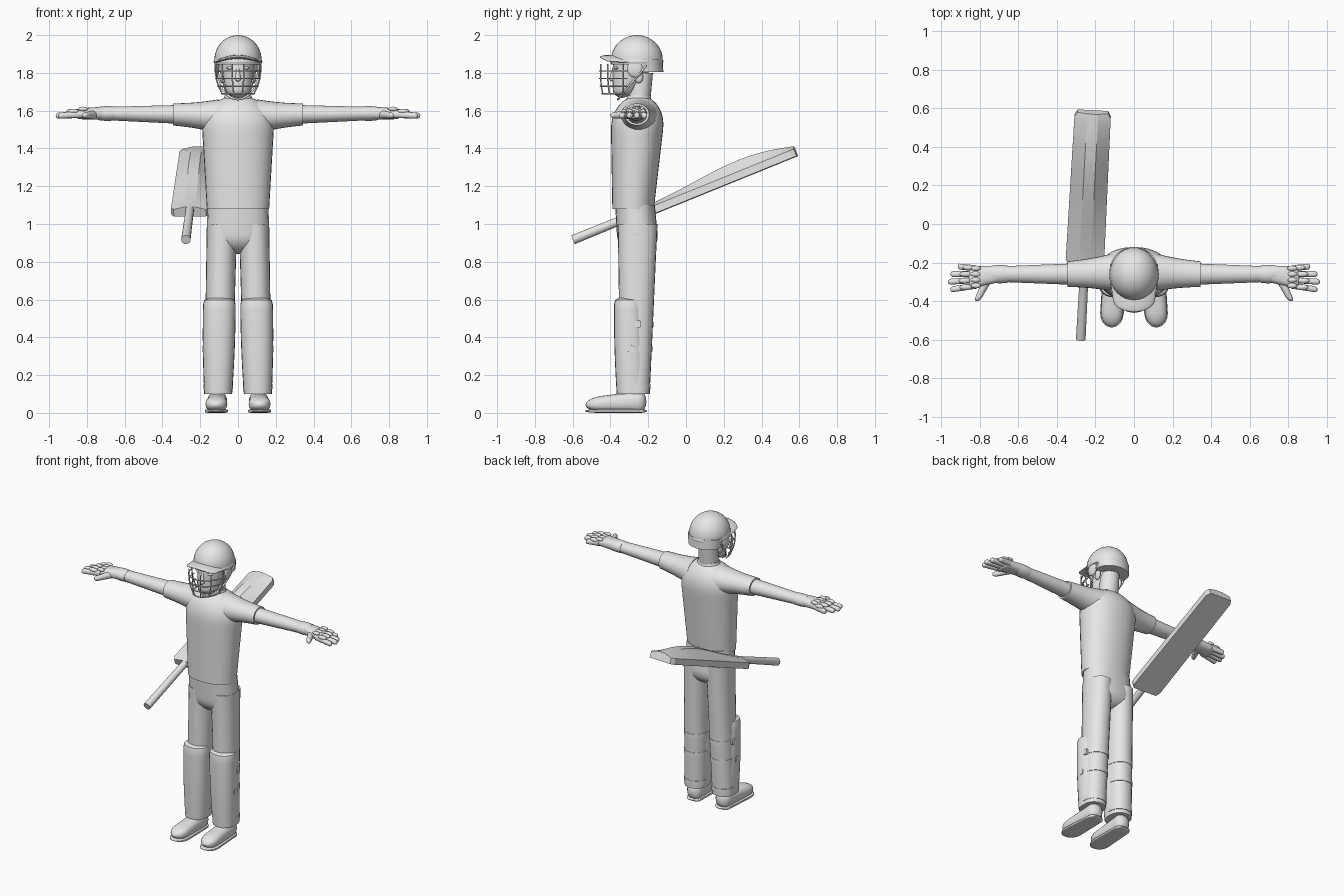
import bpy, bmesh
from math import sin, cos, pi, sqrt, radians, copysign
from mathutils import Vector

cube = bpy.data.objects.get("Cube")
if cube:
    bpy.data.objects.remove(cube)

grey = bpy.data.materials.new("plain grey")
grey.use_nodes = True
grey.diffuse_color = (.8, .8, .8, 1)
grey.node_tree.nodes["Principled BSDF"].inputs["Base Color"].default_value = grey.diffuse_color


def add_object(name, data, mirror):
    obj = bpy.data.objects.new(name, data)
    bpy.context.collection.objects.link(obj)
    data.materials.append(grey)
    if mirror:
        obj.modifiers.new("Mirror", "MIRROR").use_axis[0] = True
    return obj


def skin(name, rings, mirror=False, angle=40):
    """Join equal rings of points into a closed, capped surface."""
    bm = bmesh.new()
    loops = [[bm.verts.new(point) for point in ring] for ring in rings]
    count = len(loops[0])
    for low, high in zip(loops, loops[1:]):
        for i in range(count):
            j = (i + 1) % count
            bm.faces.new((low[i], low[j], high[j], high[i]))
    bm.faces.new(loops[0])
    bm.faces.new(loops[-1])
    bmesh.ops.recalc_face_normals(bm, faces=bm.faces)
    mesh = bpy.data.meshes.new(name)
    bm.to_mesh(mesh)
    bm.free()
    mesh.shade_smooth()
    mesh.set_sharp_from_angle(angle=radians(angle))
    return add_object(name, mesh, mirror)


def rounding(distance, span):
    """Scale that closes a limb to a dome over the given span from its end."""
    if distance >= span:
        return 1
    return max(sqrt(1 - (1 - distance / span) ** 2), .02)


def limb(name, axis, start, end, size, end_size, bulge=0, domes=(0, 0), power=2, sides=24, steps=16):
    """Tapered limb with oval sections across one axis; off-centre limbs are mirrored."""
    start, end, size, end_size = Vector(start), Vector(end), Vector(size), Vector(end_size)
    across = [i for i in range(3) if i != "xyz".index(axis)]
    rings = []
    for step in range(steps + 1):
        t = (1 - cos(pi * step / steps)) / 2
        scale = rounding(t, domes[0]) * rounding(1 - t, domes[1])
        ring = []
        for side in range(sides):
            turn = 2 * pi * side / sides
            point = start.lerp(end, t)
            for i, wave, radius in zip(across, (cos(turn), sin(turn)), size.lerp(end_size, t)):
                reach = copysign(abs(wave) ** (2 / power), wave)
                point[i] += (radius + bulge * sin(pi * t)) * scale * reach
            ring.append(point)
        rings.append(ring)
    return skin(name, rings, mirror=start.x != 0)


def blob(name, centre, size):
    """Small ellipsoid."""
    half = Vector((0, 0, size[2]))
    centre = Vector(centre)
    return limb(name, "z", centre - half, centre + half, size[:2], size[:2], domes=(.5, .5), sides=12, steps=8)


def wire(name, points, radius=.004, mirror=False):
    curve = bpy.data.curves.new(name, "CURVE")
    curve.dimensions = "3D"
    curve.bevel_depth = radius
    curve.bevel_resolution = 1
    curve.use_fill_caps = True
    line = curve.splines.new("POLY")
    line.points.add(len(points) - 1)
    for knot, point in zip(line.points, points):
        knot.co = (*point, 1)
    return add_object(name, curve, mirror)


# Shirt with short sleeves
limb("shirt_body", "z", (0, -.28, 1.08), (0, -.25, 1.68), (.165, .11), (.2, .15),
     domes=(0, .3), power=2.2, sides=32, steps=24)
limb("sleeve", "x", (.1, -.25, 1.57), (.345, -.26, 1.58), (.1, .09), (.066, .058), bulge=-.005)
limb("collar", "z", (0, -.25, 1.65), (0, -.25, 1.68), (.08, .07), (.07, .06), steps=2)

# Bare arms
limb("arm", "x", (.3, -.26, 1.58), (.7, -.26, 1.585), (.056, .05), (.04, .035))

# Gloves: cuff, palm, padded fingers and thumb
limb("glove_cuff", "x", (.655, -.26, 1.585), (.74, -.26, 1.585), (.045, .037), (.044, .035), bulge=.003)
limb("glove_palm", "x", (.71, -.26, 1.587), (.86, -.28, 1.583), (.044, .034), (.06, .028),
     domes=(0, .15), power=2.5)
for i, finger in enumerate(("little", "ring", "middle", "index")):
    root = Vector((.82, -.23 - .03 * i, 1.582))
    tip = Vector((.965 - .013 * (i - 2) ** 2, root.y - .01 * (i - 1), 1.573))
    limb(finger + "_finger", "x", root, tip, (.016, .019), (.015, .015), domes=(0, .1), power=2.5, sides=12)
    lift = Vector((0, 0, .018))
    blob(finger + "_finger_pad", root.lerp(tip, .4) + lift, (.032, .015, .013))
    blob(finger + "_knuckle_pad", root + lift * 1.5, (.026, .014, .012))
limb("thumb", "y", (.755, -.28, 1.58), (.815, -.4, 1.575), (.026, .024), (.016, .015), domes=(0, .15), sides=12)

# Trousers
limb("trouser_seat", "z", (0, -.27, 1.1), (0, -.25, .84), (.16, .105), (.172, .11), domes=(0, .4), power=2.4)
hip, ankle = Vector((.085, -.256, 1)), Vector((.105, -.27, .1))
hip_size, ankle_size = Vector((.08, .105)), Vector((.074, .078))
limb("trouser_leg", "z", hip, ankle, hip_size, ankle_size, power=2.2)

# Leg pads with straps and buckles
limb("leg_pad", "z", (.105, -.287, .1), (.098, -.305, .617), (.074, .08), (.086, .076),
     bulge=.005, domes=(0, .06), power=2.3)
for strap, height in (("upper", .47), ("lower", .34), ("ankle", .14)):
    t = (hip.z - height) / (hip.z - ankle.z)
    middle = hip.lerp(ankle, t)
    size = hip_size.lerp(ankle_size, t) + Vector((.003, .003))
    half = Vector((0, 0, .014))
    limb(strap + "_strap", "z", middle - half, middle + half, size, size, power=2.2, steps=2)
    if strap != "ankle":
        outer = middle + Vector((size.x, height / 4 - .11, 0))
        limb(strap + "_buckle", "x", outer - Vector((.03, 0, 0)), outer + Vector((.01, 0, 0)),
             (.017, .02), (.015, .018), power=6, steps=2)

# Shoes
limb("shoe", "y", (.116, -.532, .043), (.108, -.21, .06), (.06, .036), (.05, .06),
     domes=(.25, .12), power=2.4)
limb("shoe_sole", "y", (.116, -.537, .01), (.108, -.206, .01), (.065, .01), (.05, .01),
     domes=(.25, .12), power=5)

# Neck, head and face
limb("neck", "z", (0, -.25, 1.64), (0, -.235, 1.8), (.065, .06), (.06, .06))
limb("head", "z", (0, -.34, 1.668), (0, -.27, 1.87), (.055, .045), (.09, .115), bulge=.004, domes=(.2, 0))
limb("nose", "z", (0, -.388, 1.755), (0, -.38, 1.83), (.018, .023), (.007, .008), domes=(.2, 0), sides=12)
for part, place, size in (("brow", (.035, -.366, 1.826), (.027, .016, .009)),
                          ("eye", (.033, -.364, 1.808), (.016, .012, .008)),
                          ("upper_lip", (0, -.378, 1.733), (.025, .011, .006)),
                          ("lower_lip", (0, -.376, 1.721), (.021, .011, .007)),
                          ("ear", (.086, -.25, 1.78), (.012, .024, .035)),
                          ("helmet_ear_guard", (.112, -.27, 1.82), (.012, .042, .045))):
    blob(part, place, size)

# Helmet: dome, rim, neck guard and drooping peak
shell = (.125, .137)
limb("helmet_dome", "z", (0, -.26, 1.845), (0, -.26, 2), shell, shell, domes=(0, .85), sides=32)
limb("helmet_rim", "z", (0, -.26, 1.85), (0, -.26, 1.87), shell, shell, bulge=.004, sides=32, steps=4)
limb("helmet_neck_guard", "z", (0, -.21, 1.805), (0, -.22, 1.87), (.113, .09), (.12, .097))
peak = limb("helmet_peak", "y", (0, -.456, 1.885), (0, -.27, 1.885), (.1, .01), (.126, .012),
            domes=(.3, 0), power=2.6)
for vertex in peak.data.vertices:
    vertex.co.z -= 2 * vertex.co.x ** 2

turns = [pi * k / 12 for k in range(-6, 7)]
wire("chin_strap", [(.118 * sin(a), -.21 - .15 * cos(a), 1.84 - .18 * cos(a)) for a in turns], .006)


# Face grille made of bent bars
def grille_point(turn, drop):
    width = .121 - .035 * drop ** 2
    reach = .147 - .012 * drop ** 3
    return (width * sin(turn), -.31 - reach * cos(turn), 1.81 - .12 * drop)


drops = [k / 3 for k in range(4)]
for k, drop in enumerate(drops):
    wire(f"grille_bar_{k + 1}", [grille_point(a, drop) for a in turns])
for label, turn in (("inner", pi / 12), ("middle", pi / 4), ("outer", pi * .45)):
    wire(label + "_grille_upright", [grille_point(turn, drop) for drop in [-.3] + drops], mirror=True)

# Bat: flat face below, raised spine above, round handle
heel, toe = Vector((-.255, -.2, 1.04)), Vector((-.213, .59, 1.36))
length = (toe - heel).length
sections = []
for k in range(33):
    t = k / 32
    w = (.1 - .006 * t) * min(1, .85 + 5 * min(t, 1 - t))
    spine = .055 + .042 * sin(pi * t ** 1.6)
    outline = ((-w, 0), (w, 0), (w, .04), (w * .3, spine), (-w * .3, spine), (-w, .04))
    sections.append([(x, t * length, z) for x, z in outline])
blade = skin("bat_blade", sections, angle=15)
handle = limb("bat_handle", "y", (0, -.415, .035), (0, .03, .035), (.025, .025), (.022, .022), sides=16)
for part in (blade, handle):
    part.location = heel
    part.rotation_euler = (toe - heel).to_track_quat("Y", "Z").to_euler()
